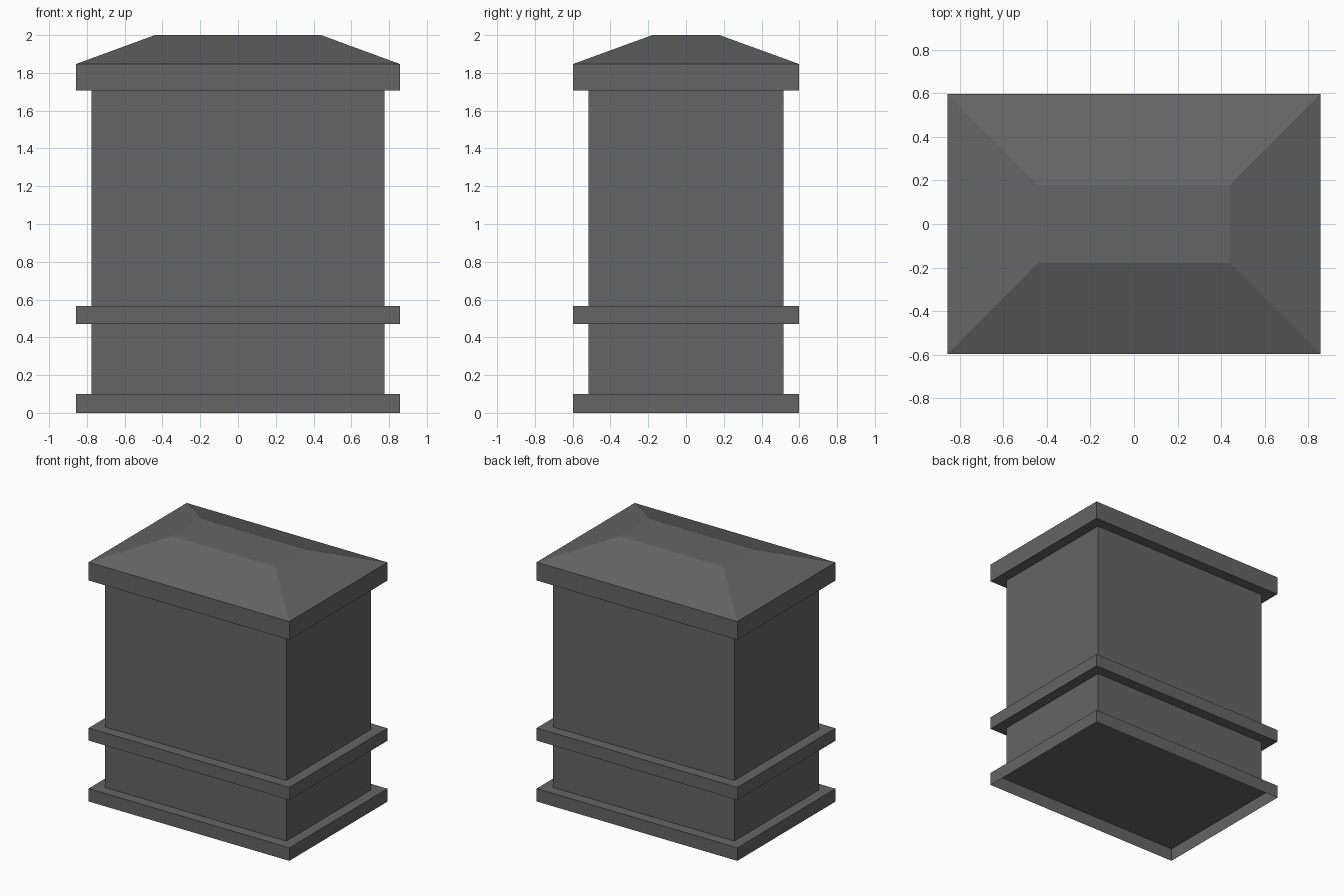
import bpy
import bmesh

if "Cube" in bpy.data.objects:
    bpy.data.objects.remove(bpy.data.objects["Cube"], do_unlink=True)

grey = bpy.data.materials.new("dark_grey")
grey.use_nodes = True
colour = (0.13, 0.13, 0.13, 1)
grey.diffuse_color = colour
grey.node_tree.nodes["Principled BSDF"].inputs["Base Color"].default_value = colour

BODY = (0.775, 0.517)
TRIM = (0.857, 0.598)
RIDGE = (0.44, 0.178)


def loft(name, rings, close_bottom=True, close_top=True):
    """Join rectangles given as (half size, height) into one flat-sided part."""
    bm = bmesh.new()
    loops = [[bm.verts.new((sx * half[0], sy * half[1], z))
              for sx, sy in ((-1, -1), (1, -1), (1, 1), (-1, 1))]
             for half, z in rings]
    for low, high in zip(loops, loops[1:]):
        for i in range(4):
            j = (i + 1) % 4
            bm.faces.new((low[i], low[j], high[j], high[i]))
    if close_bottom:
        bm.faces.new(loops[0][::-1])
    if close_top:
        bm.faces.new(loops[-1])
    mesh = bpy.data.meshes.new(name)
    bm.to_mesh(mesh)
    bm.free()
    mesh.materials.append(grey)
    obj = bpy.data.objects.new(name, mesh)
    bpy.context.collection.objects.link(obj)
    return obj


# Base skirt, open underneath, with a ledge running in to the body
loft("base_skirt", [(TRIM, 0), (TRIM, 0.1), (BODY, 0.1)],
     close_bottom=False, close_top=False)

# Main body, closing the hollow of the skirt
loft("body", [(BODY, 0.1), (BODY, 1.706)], close_top=False)

# Projecting band around the lower body
loft("middle_band", [(BODY, 0.47), (TRIM, 0.47), (TRIM, 0.567), (BODY, 0.567)],
     close_bottom=False, close_top=False)

# Overhanging cap with a hipped, flat-topped roof
loft("roof_cap", [(BODY, 1.706), (TRIM, 1.706), (TRIM, 1.847), (RIDGE, 2)],
     close_bottom=False)
